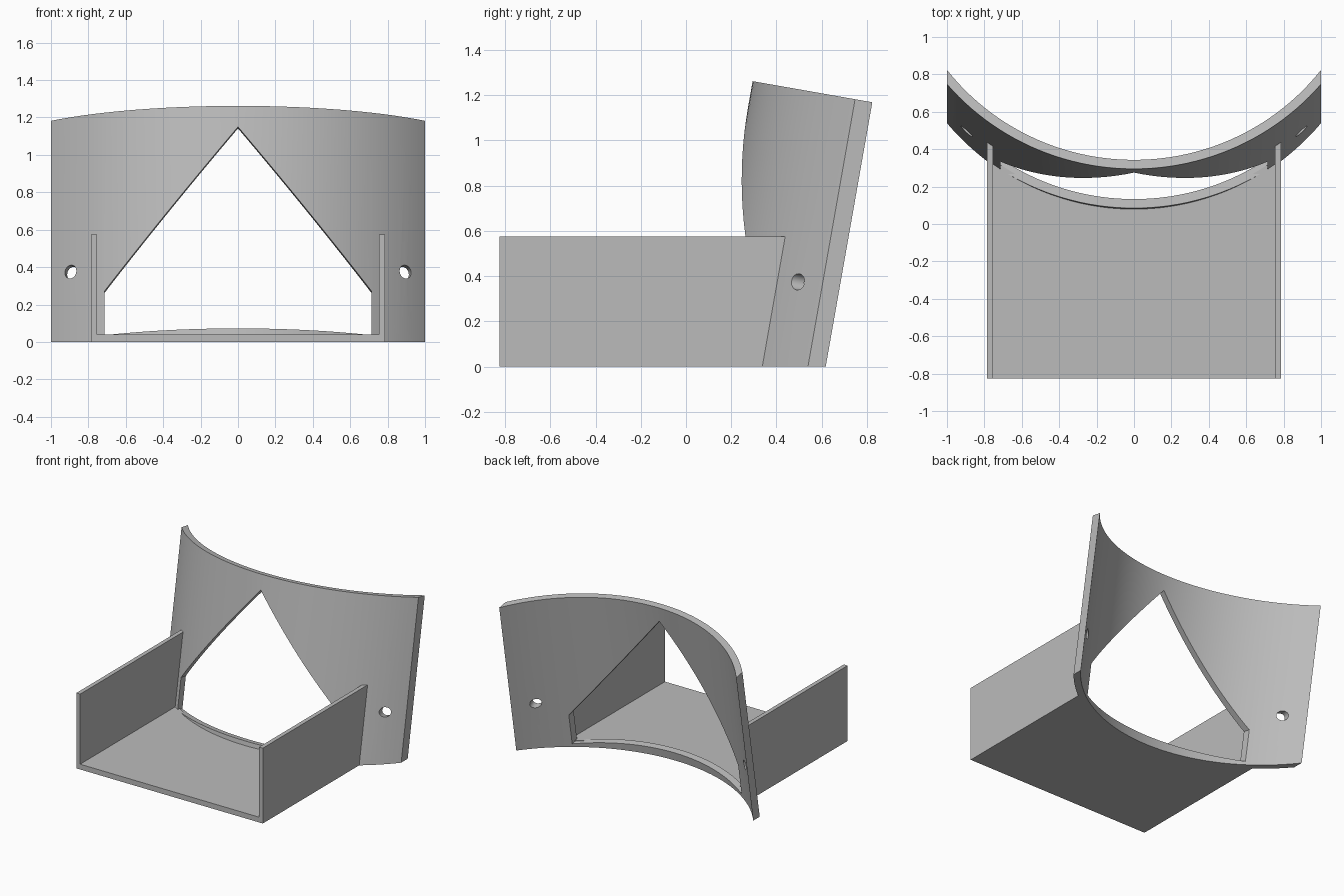
import bpy, bmesh, math
from mathutils import Matrix, Vector

cube = bpy.data.objects.get("Cube")
if cube:
    bpy.data.objects.remove(cube, do_unlink=True)

grey = bpy.data.materials.new("plain_grey")
grey.use_nodes = True
COLOUR = (0.5, 0.5, 0.5, 1)
grey.diffuse_color = COLOUR
grey.node_tree.nodes["Principled BSDF"].inputs["Base Color"].default_value = COLOUR

TILT = Matrix.Rotation(math.radians(-10), 4, 'X')   # plate leans backwards
AXIS_Y, R_FRONT, R_REAR = 1.388, 1.317, 1.268       # plate arc, in leaning frame


def prism(name, profile, direction, matrix=Matrix()):
    """Extrude a closed 3D profile along a direction."""
    bm = bmesh.new()
    face = bm.faces.new([bm.verts.new(p) for p in profile])
    ext = bmesh.ops.extrude_face_region(bm, geom=[face])
    moved = [v for v in ext["geom"] if isinstance(v, bmesh.types.BMVert)]
    bmesh.ops.translate(bm, verts=moved, vec=Vector(direction))
    bmesh.ops.recalc_face_normals(bm, faces=bm.faces)
    bm.transform(matrix)
    mesh = bpy.data.meshes.new(name)
    bm.to_mesh(mesh)
    bm.free()
    mesh.materials.append(grey)
    obj = bpy.data.objects.new(name, mesh)
    bpy.context.collection.objects.link(obj)
    return obj


def activate(obj):
    bpy.ops.object.select_all(action='DESELECT')
    obj.select_set(True)
    bpy.context.view_layer.objects.active = obj


def cut(obj, cutter):
    cutter.hide_render = True
    activate(obj)
    mod = obj.modifiers.new("cut", 'BOOLEAN')
    mod.operation, mod.solver, mod.object = 'DIFFERENCE', 'EXACT', cutter
    bpy.ops.object.modifier_apply(modifier=mod.name)
    bpy.data.objects.remove(cutter, do_unlink=True)


def arc(radius, z, count=48):
    """Arc bulging to the front, ending at x = -1 and x = 1."""
    end = math.asin(1 / radius)
    angles = [end * (2 * i / count - 1) for i in range(count + 1)]
    return [(radius * math.sin(t), AXIS_Y - radius * math.cos(t), z) for t in angles]


def circle(radius, count):
    return [(radius * math.cos(t), radius * math.sin(t), 0)
            for t in (math.tau * i / count for i in range(count))]


# Curved back plate, trimmed level with the ground
plate = prism("curved_back_plate", arc(R_FRONT, -0.3) + arc(R_REAR, -0.3)[::-1],
              (0, 0, 1.594), TILT)
bm = bmesh.new()
bm.from_mesh(plate.data)
res = bmesh.ops.bisect_plane(bm, geom=bm.verts[:] + bm.edges[:] + bm.faces[:],
                             plane_co=(0, 0, 0), plane_no=(0, 0, 1), clear_inner=True)
rim = [e for e in res["geom_cut"] if isinstance(e, bmesh.types.BMEdge)]
bmesh.ops.contextual_create(bm, geom=rim)
bmesh.ops.recalc_face_normals(bm, faces=bm.faces)
bm.to_mesh(plate.data)
bm.free()

# House-shaped opening
house = [(-0.715, 0.086), (0.715, 0.086), (0.715, 0.324), (0, 1.18), (-0.715, 0.324)]
cut(plate, prism("opening_cutter", [(x, -0.4, z) for x, z in house], (0, 1.6, 0), TILT))

# Screw holes, angled slightly towards the middle
for side in (-1, 1):
    place = (TILT @ Matrix.Translation((side * 0.895, 0.422, 0.455))
             @ Matrix.Rotation(math.radians(side * 12), 4, 'Z')
             @ Matrix.Rotation(math.radians(90), 4, 'X')
             @ Matrix.Translation((0, 0, -0.2)))
    cut(plate, prism("hole_cutter", circle(0.036, 24), (0, 0, 0.4), place))

# Open tray with a floor and two side walls, ending inside the plate
W, T, H, FLOOR = 0.787, 0.032, 0.575, 0.04
channel = [(-W, 0), (W, 0), (W, H), (W - T, H), (W - T, FLOOR),
           (T - W, FLOOR), (T - W, H), (-W, H)]
tray = prism("tray", [(x, -0.825, z) for x, z in channel], (0, 1.45, 0))
cut(tray, prism("tray_end_cutter", circle(R_FRONT - 0.02, 144), (0, 0, 3),
                TILT @ Matrix.Translation((0, AXIS_Y, -1))))

for obj in (plate, tray):
    activate(obj)
    bpy.ops.object.shade_smooth_by_angle(angle=math.radians(30))
